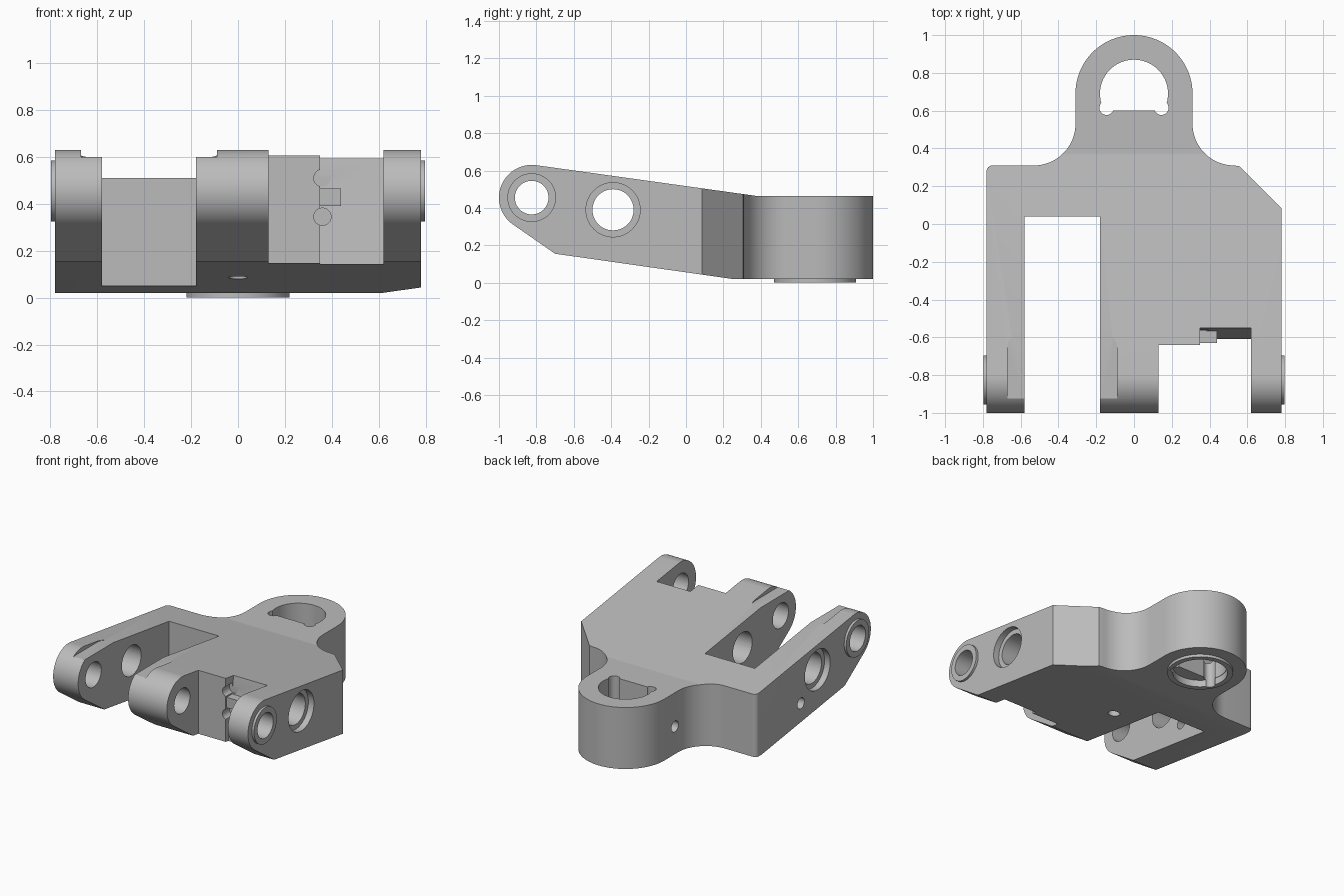
import bpy
import bmesh
from math import cos, sin, radians

if "Cube" in bpy.data.objects:
    bpy.data.objects.remove(bpy.data.objects["Cube"])

grey = bpy.data.materials.new("machined_grey")
grey.use_nodes = True
colour = (0.5, 0.5, 0.5, 1)
grey.diffuse_color = colour
grey.node_tree.nodes["Principled BSDF"].inputs["Base Color"].default_value = colour


def arc(a, b, r, start, end, n=24):
    """Points on an arc, angles in degrees."""
    steps = [radians(start + (end - start) * i / n) for i in range(n + 1)]
    return [(a + r * cos(t), b + r * sin(t)) for t in steps]


def prism(name, points, axis, lo, hi):
    """Closed outline extruded along one axis."""
    place = {"x": lambda a, b, t: (t, a, b),
             "y": lambda a, b, t: (a, t, b),
             "z": lambda a, b, t: (a, b, t)}[axis]
    bm = bmesh.new()
    ends = [[bm.verts.new(place(a, b, t)) for a, b in points] for t in (lo, hi)]
    for ring in ends:
        bm.faces.new(ring)
    n = len(points)
    for i in range(n):
        j = (i + 1) % n
        bm.faces.new((ends[0][i], ends[0][j], ends[1][j], ends[1][i]))
    bmesh.ops.recalc_face_normals(bm, faces=bm.faces)
    mesh = bpy.data.meshes.new(name)
    bm.to_mesh(mesh)
    bm.free()
    mesh.materials.append(grey)
    obj = bpy.data.objects.new(name, mesh)
    bpy.context.collection.objects.link(obj)
    return obj


def disc(axis, a, b, r, lo, hi, n=48):
    return prism("round_tool", arc(a, b, r, 0, 360, n)[:-1], axis, lo, hi)


def box(x0, x1, y0, y1, z0, z1):
    return prism("box_tool", [(x0, y0), (x1, y0), (x1, y1), (x0, y1)], "z", z0, z1)


def combine(target, tool, operation="DIFFERENCE"):
    """Apply a boolean and discard the tool."""
    mod = target.modifiers.new("combine", "BOOLEAN")
    mod.operation = operation
    mod.solver = "EXACT"
    mod.object = tool
    bpy.context.view_layer.objects.active = target
    bpy.ops.object.modifier_apply(modifier=mod.name)
    bpy.data.objects.remove(tool)


# Plate outline with the rounded rear tab
plan = [(-0.78, -1.1), (-0.78, 0.28)]
plan += arc(-0.75, 0.28, 0.03, 170, 90, 5)
plan += arc(-0.53, 0.53, 0.22, -90, 0, 16)
plan += arc(0, 0.69, 0.31, 180, 0, 48)
plan += arc(0.53, 0.53, 0.22, 180, 270, 16)
plan += [(0.56, 0.305), (0.78, 0.085), (0.78, -1.1)]
body = prism("hinge_body", plan, "z", -0.2, 0.9)

# Side profile: round nose, sloping top and underside
pin_y, pin_z = -0.825, 0.455
side = arc(pin_y, pin_z, 0.175, 82, 236, 32)
side += [(-0.70, 0.155), (0.25, 0.02), (1.1, 0.02), (1.1, 0.465), (0.37, 0.465)]
combine(body, prism("side_profile", side, "x", -1, 1), "INTERSECT")

# Wide slot and stepped notch between the arms
combine(body, box(-0.58, -0.18, -1.2, 0.04, -0.2, 0.9))
combine(body, box(0.13, 0.36, -1.2, -0.64, -0.2, 0.9))
lean = [(-1.2, -0.1), (-0.642, -0.1), (-0.523, 0.8), (-1.2, 0.8)]
combine(body, prism("leaning_wall", lean, "x", 0.35, 0.62))

# Shallow pocket on top of the arms beside the slot
pocket = [(-0.67, -1.1)] + arc(-0.59, -0.655, 0.08, 180, 90, 10)
pocket += arc(-0.17, -0.655, 0.08, 90, 0, 10) + [(-0.09, -1.1)]
combine(body, prism("pocket", pocket, "z", 0.60, 0.9))

# Raised bosses on both arms and under the tab
for side_sign in (-1, 1):
    lo, hi = sorted((side_sign * 0.70, side_sign * 0.797))
    combine(body, disc("x", pin_y, pin_z, 0.13, lo, hi), "UNION")
combine(body, disc("z", 0, 0.69, 0.22, 0, 0.1), "UNION")

# Pin bore and counterbored cross bore
combine(body, disc("x", pin_y, pin_z, 0.09, -1, 1))
combine(body, disc("x", -0.39, 0.39, 0.11, -1, 1))
for side_sign in (-1, 1):
    lo, hi = sorted((side_sign * 0.735, side_sign))
    combine(body, disc("x", -0.39, 0.39, 0.145, lo, hi))

# Keyed opening through the tab, with corner reliefs
combine(body, prism("keyhole", arc(0, 0.69, 0.18, -30, 210, 40), "z", -0.2, 0.9))
for x in (-0.145, 0.145):
    combine(body, disc("z", x, 0.615, 0.038, -0.2, 0.9, 20))
combine(body, disc("z", 0, 0.69, 0.183, -0.2, 0.05))

# Small drilled passages
combine(body, disc("x", -0.20, 0.22, 0.04, -1, 0.02, 24))
combine(body, disc("z", 0, -0.21, 0.04, -0.2, 0.22, 24))
combine(body, disc("x", 0.57, 0.22, 0.04, -0.5, -0.1, 24))

# Scallops and locating peg on the notch step
for z in (0.345, 0.51):
    combine(body, disc("y", 0.36, z, 0.037, -0.8, -0.56, 24))
combine(body, box(0.34, 0.44, -0.63, -0.5, 0.39, 0.465), "UNION")

# Smooth curved walls, keep machined edges crisp
bpy.ops.object.select_all(action="DESELECT")
body.select_set(True)
bpy.context.view_layer.objects.active = body
bpy.ops.object.shade_smooth_by_angle(angle=radians(25))
